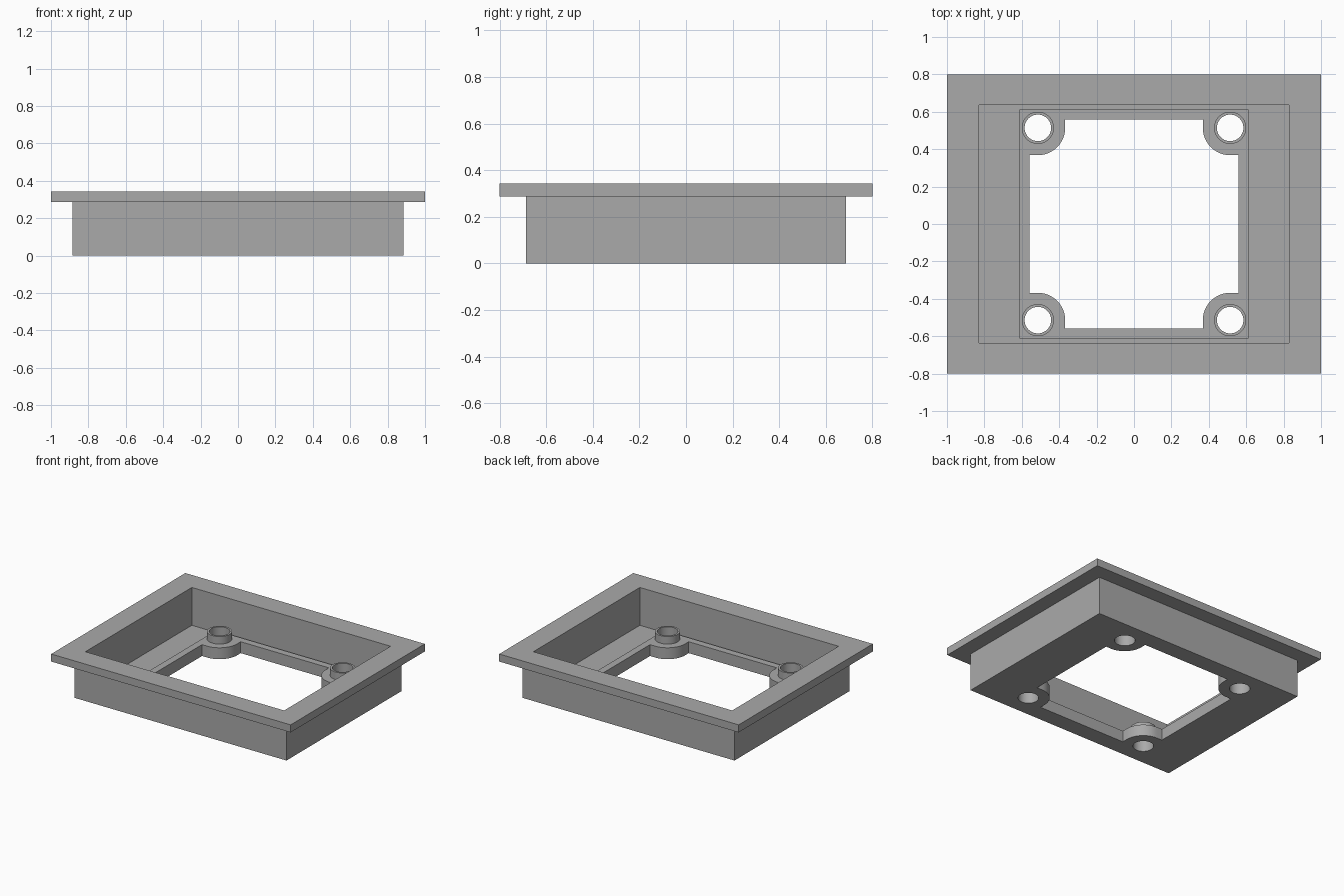
import bpy, bmesh
from math import pi, sin, cos, radians

cube = bpy.data.objects.get("Cube")
if cube:
    bpy.data.objects.remove(cube, do_unlink=True)

grey = bpy.data.materials.new("plain grey")
grey.use_nodes = True
grey.diffuse_color = (0.4, 0.4, 0.4, 1)
grey.node_tree.nodes["Principled BSDF"].inputs["Base Color"].default_value = (0.4, 0.4, 0.4, 1)

# Main dimensions
FLOOR, PLATE, BOSS, RIM, TOP = 0.057, 0.086, 0.143, 0.286, 0.343
HOLE_POS, HOLE_R, BOSS_R, TAB_R = 0.514, 0.071, 0.086, 0.146
OPENING = 0.558
CORNERS = [(1, 1), (-1, 1), (-1, -1), (1, -1)]


def rect(hx, hy):
    return [(sx * hx, sy * hy) for sx, sy in CORNERS]


def circle(cx, cy, r, n=40):
    return [(cx + r * cos(2 * pi * i / n), cy + r * sin(2 * pi * i / n)) for i in range(n)]


def opening():
    """Square window with a rounded screw tab in each corner."""
    points = []
    for sx, sy in CORNERS:
        arc = [(OPENING, HOLE_POS - TAB_R)]
        for i in range(13):
            a = -pi / 2 - i * pi / 24
            arc.append((HOLE_POS + TAB_R * cos(a), HOLE_POS + TAB_R * sin(a)))
        arc.append((HOLE_POS - TAB_R, OPENING))
        if sx * sy < 0:
            arc.reverse()
        points += [(sx * x, sy * y) for x, y in arc]
    return points


def slab(name, loops, z0, z1):
    """Extrude an outline, with the other loops as holes, from z0 to z1."""
    curve = bpy.data.curves.new(name, "CURVE")
    curve.dimensions = "2D"
    curve.fill_mode = "BOTH"
    curve.extrude = (z1 - z0) / 2
    for loop in loops:
        spline = curve.splines.new("POLY")
        spline.points.add(len(loop) - 1)
        for point, (x, y) in zip(spline.points, loop):
            point.co = (x, y, 0, 1)
        spline.use_cyclic_u = True
    helper = bpy.data.objects.new(name + "_outline", curve)
    bpy.context.collection.objects.link(helper)
    graph = bpy.context.evaluated_depsgraph_get()
    mesh = bpy.data.meshes.new_from_object(helper.evaluated_get(graph))
    bpy.data.objects.remove(helper, do_unlink=True)
    bpy.data.curves.remove(curve)

    # Weld the caps to the sides and set the height
    bm = bmesh.new()
    bm.from_mesh(mesh)
    bmesh.ops.remove_doubles(bm, verts=bm.verts, dist=1e-5)
    bmesh.ops.translate(bm, verts=bm.verts, vec=(0, 0, (z0 + z1) / 2))
    bmesh.ops.recalc_face_normals(bm, faces=bm.faces)
    bm.to_mesh(mesh)
    bm.free()
    mesh.materials.clear()
    mesh.materials.append(grey)

    obj = bpy.data.objects.new(name, mesh)
    bpy.context.collection.objects.link(obj)
    bpy.ops.object.select_all(action="DESELECT")
    obj.select_set(True)
    bpy.context.view_layer.objects.active = obj
    bpy.ops.object.shade_smooth_by_angle(angle=radians(30))
    return obj


body, pocket = rect(0.886, 0.687), rect(0.83, 0.635)
centres = [(sx * HOLE_POS, sy * HOLE_POS) for sx, sy in CORNERS]
cutouts = [opening()] + [circle(x, y, HOLE_R) for x, y in centres]

# Tray floor and the raised mounting plate around the window
slab("floor", [body] + cutouts, 0, FLOOR)
slab("mounting_plate", [rect(0.611, 0.611)] + cutouts, FLOOR, PLATE)

# Side walls and the overhanging flange
slab("side_walls", [body, pocket], FLOOR, RIM)
slab("flange", [rect(1, 0.8), pocket], RIM, TOP)

# Hollow screw bosses on the corner tabs
for i, (x, y) in enumerate(centres, 1):
    slab(f"screw_boss_{i}", [circle(x, y, BOSS_R), circle(x, y, HOLE_R)], PLATE, BOSS)
